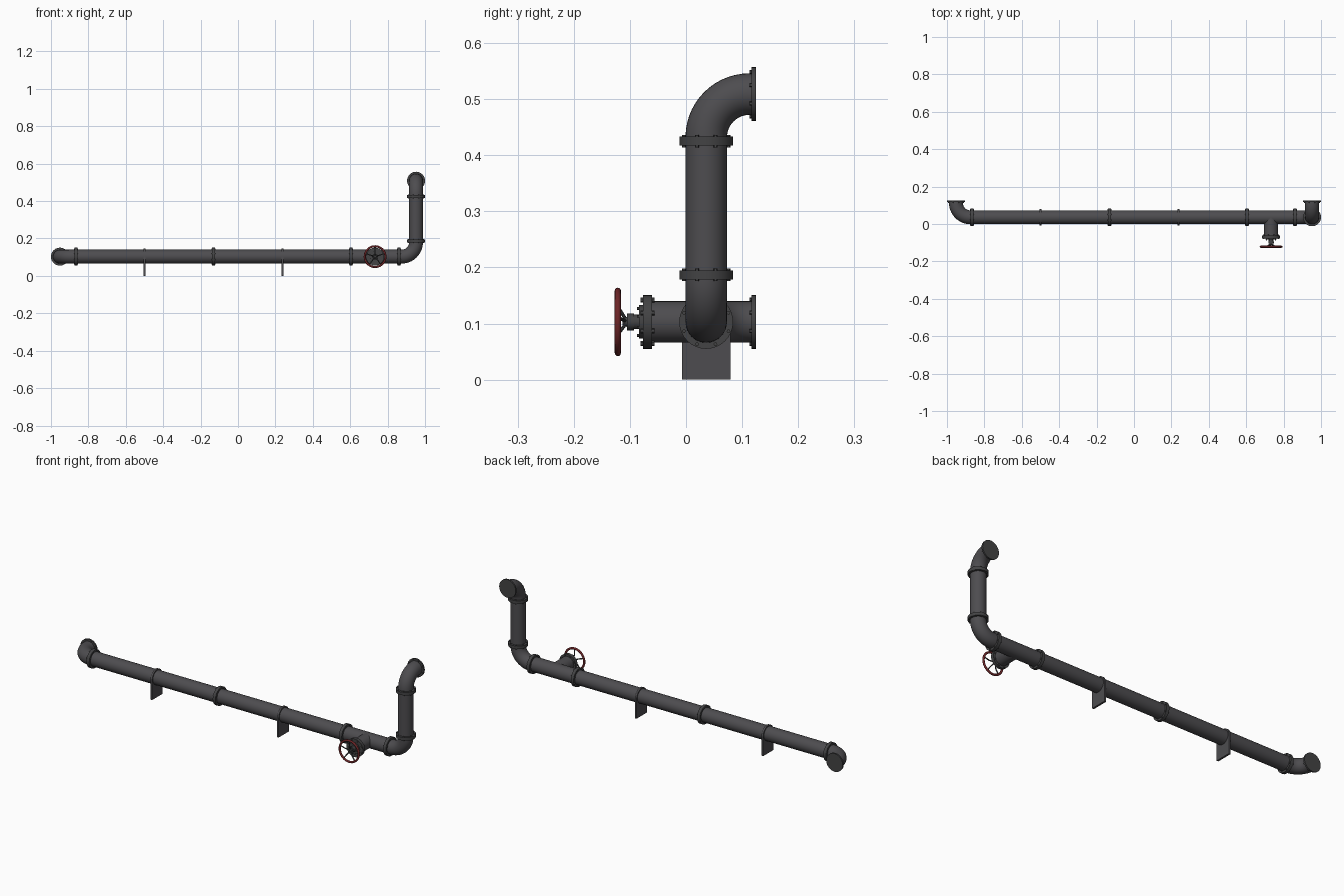
import bpy, bmesh, math
from mathutils import Vector, Matrix

if "Cube" in bpy.data.objects:
    bpy.data.objects.remove(bpy.data.objects["Cube"])


def material(name, rgb):
    m = bpy.data.materials.new(name)
    m.diffuse_color = (*rgb, 1)
    m.use_nodes = True
    m.node_tree.nodes["Principled BSDF"].inputs["Base Color"].default_value = m.diffuse_color
    return m


PIPE = material("dark grey pipe", (0.075, 0.073, 0.079))
IRON = material("darker grey iron", (0.056, 0.056, 0.058))
RED = material("dark red", (0.15, 0.018, 0.02))

R, FR = 0.037, 0.048            # pipe and flange radius
YC, ZC, XE = 0.036, 0.103, 0.952  # pipe run centre lines
X, Y, Z = Vector((1, 0, 0)), Vector((0, 1, 0)), Vector((0, 0, 1))


def finish(bm, name, mat):
    bmesh.ops.recalc_face_normals(bm, faces=bm.faces)
    me = bpy.data.meshes.new(name)
    bm.to_mesh(me)
    bm.free()
    ob = bpy.data.objects.new(name, me)
    bpy.context.collection.objects.link(ob)
    me.materials.append(mat)
    bpy.ops.object.select_all(action='DESELECT')
    ob.select_set(True)
    bpy.context.view_layer.objects.active = ob
    bpy.ops.object.shade_smooth_by_angle(angle=math.radians(35))
    return ob


def rot_to(axis):
    return Z.rotation_difference(Vector(axis)).to_matrix().to_4x4()


def add_cyl(bm, a, b, r, segs=32, r2=None):
    a, b = Vector(a), Vector(b)
    m = Matrix.Translation((a + b) / 2) @ rot_to((b - a).normalized())
    bmesh.ops.create_cone(bm, cap_ends=True, segments=segs, radius1=r,
                          radius2=r if r2 is None else r2,
                          depth=(b - a).length, matrix=m)


def cylinder(name, a, b, r, mat=PIPE, segs=32):
    bm = bmesh.new()
    add_cyl(bm, a, b, r, segs)
    return finish(bm, name, mat)


def bolted_disc(name, centre, axis, r, lo, hi, blo, bhi, br=0.0035, n=8):
    """Disc from lo to hi along axis, with hex bolts from blo to bhi."""
    c, q = Vector(centre), rot_to(axis)
    bm = bmesh.new()
    add_cyl(bm, c + axis * lo, c + axis * hi, r, 32)
    for i in range(n):
        t = 2 * math.pi * i / n + math.pi / n
        p = c + q @ Vector((math.cos(t), math.sin(t), 0)) * (r - br - 0.0015)
        add_cyl(bm, p + axis * blo, p + axis * bhi, br, 6)
    return finish(bm, name, IRON)


def joint(name, centre, axis):
    return bolted_disc(name, centre, axis, FR, -0.008, 0.008, -0.0115, 0.0115)


def elbow(name, start, d1, d2, bend=0.077, steps=14):
    """Quarter bend leaving start along d1 and turning to d2, with stubs."""
    start = Vector(start)
    side = d1.cross(d2)
    path = [(start, d1)]
    s = start + d1 * 0.009
    for i in range(steps + 1):
        t = math.pi / 2 * i / steps
        path.append((s + d1 * bend * math.sin(t) + d2 * bend * (1 - math.cos(t)),
                     d1 * math.cos(t) + d2 * math.sin(t)))
    path.append((path[-1][0] + d2 * 0.009, d2))
    bm = bmesh.new()
    rings = []
    for p, d in path:
        n = side.cross(d)
        rings.append([bm.verts.new(p + R * (n * math.cos(a) + side * math.sin(a)))
                      for a in (2 * math.pi * k / 32 for k in range(32))])
    for r1, r2 in zip(rings, rings[1:]):
        for k in range(32):
            bm.faces.new((r1[k], r1[k - 1], r2[k - 1], r2[k]))
    bm.faces.new(rings[0])
    bm.faces.new(rings[-1])
    finish(bm, name, PIPE)


# Long horizontal run with flanged joints
joints = [-0.866, -0.131, 0.604, 0.861]
for i, (a, b) in enumerate(zip(joints, joints[1:])):
    cylinder(f"pipe_section_{i}", (a, YC, ZC), (b, YC, ZC), R)
for i, x in enumerate(joints):
    joint(f"run_joint_{i}", (x, YC, ZC), X)

# Riser
z1, z2 = 0.187, 0.425
cylinder("riser_pipe", (XE, YC, z1), (XE, YC, z2), R)
joint("riser_lower_joint", (XE, YC, z1), Z)
joint("riser_upper_joint", (XE, YC, z2), Z)

# Elbows
elbow("left_elbow", (-0.866, YC, ZC), -X, Y)
elbow("corner_elbow", (0.866, YC, ZC), X, Z)
elbow("top_elbow", (XE, YC, z2 - 0.002), Z, Y)

# Wall flanges closing both ends
for name, x, z in (("left_wall_flange", -XE, ZC), ("top_wall_flange", XE, 0.509)):
    bolted_disc(name, (x, 0.117, z), Y, FR, 0, 0.008, -0.004, 0.004)

# Arched floor brackets
for i, x in enumerate((-0.5, 0.237)):
    bm = bmesh.new()
    w = 0.043
    prof = [(-w, 0), (w, 0)] + [(w * math.cos(math.pi * k / 20),
                                 ZC + w * math.sin(math.pi * k / 20)) for k in range(21)]
    f = bm.faces.new([bm.verts.new((x - 0.005, YC + y, z)) for y, z in prof])
    ext = bmesh.ops.extrude_face_region(bm, geom=[f])
    bmesh.ops.translate(bm, vec=(0.01, 0, 0),
                        verts=[v for v in ext["geom"] if isinstance(v, bmesh.types.BMVert)])
    finish(bm, f"bracket_{i}", PIPE)

# Valve branch, bonnet and stem
VX = 0.733
cylinder("valve_branch", (VX, YC, ZC), (VX, -0.066, ZC), R)
bolted_disc("valve_flange", (VX, -0.069, ZC), Y, FR, -0.008, 0.008, -0.0125, 0.0125, 0.0045)
bolted_disc("valve_bonnet", (VX, -0.08, ZC), Y, 0.03, -0.004, 0.004, -0.007, 0, 0.0025)
bm = bmesh.new()
add_cyl(bm, (VX, -0.08, ZC), (VX, -0.094, ZC), 0.013, 24)
add_cyl(bm, (VX, -0.093, ZC), (VX, -0.105, ZC), 0.015, 24)
add_cyl(bm, (VX, -0.105, ZC), (VX, -0.113, ZC), 0.009, 24, 0.006)
finish(bm, "valve_stem", IRON)

# Handwheel rim
bpy.ops.mesh.primitive_torus_add(major_segments=40, minor_segments=12,
                                 major_radius=0.0555, minor_radius=0.0055,
                                 location=(VX, -0.1215, ZC),
                                 rotation=(math.pi / 2, 0, 0))
rim = bpy.context.object
rim.name = "handwheel_rim"
rim.data.materials.append(RED)
bpy.ops.object.shade_smooth()

# Handwheel spokes, dished back to the stem
bm = bmesh.new()
for i in range(5):
    t = 2 * math.pi * i / 5 + math.pi / 2
    u = Vector((math.cos(t), 0, math.sin(t)))
    c = Vector((VX, 0, ZC))
    pts = [c + u * 0.004 - Y * 0.107, c + u * 0.024 - Y * 0.1195, c + u * 0.055 - Y * 0.1215]
    for a, b in zip(pts, pts[1:]):
        add_cyl(bm, a, b, 0.003, 10)
finish(bm, "handwheel_spokes", IRON)
